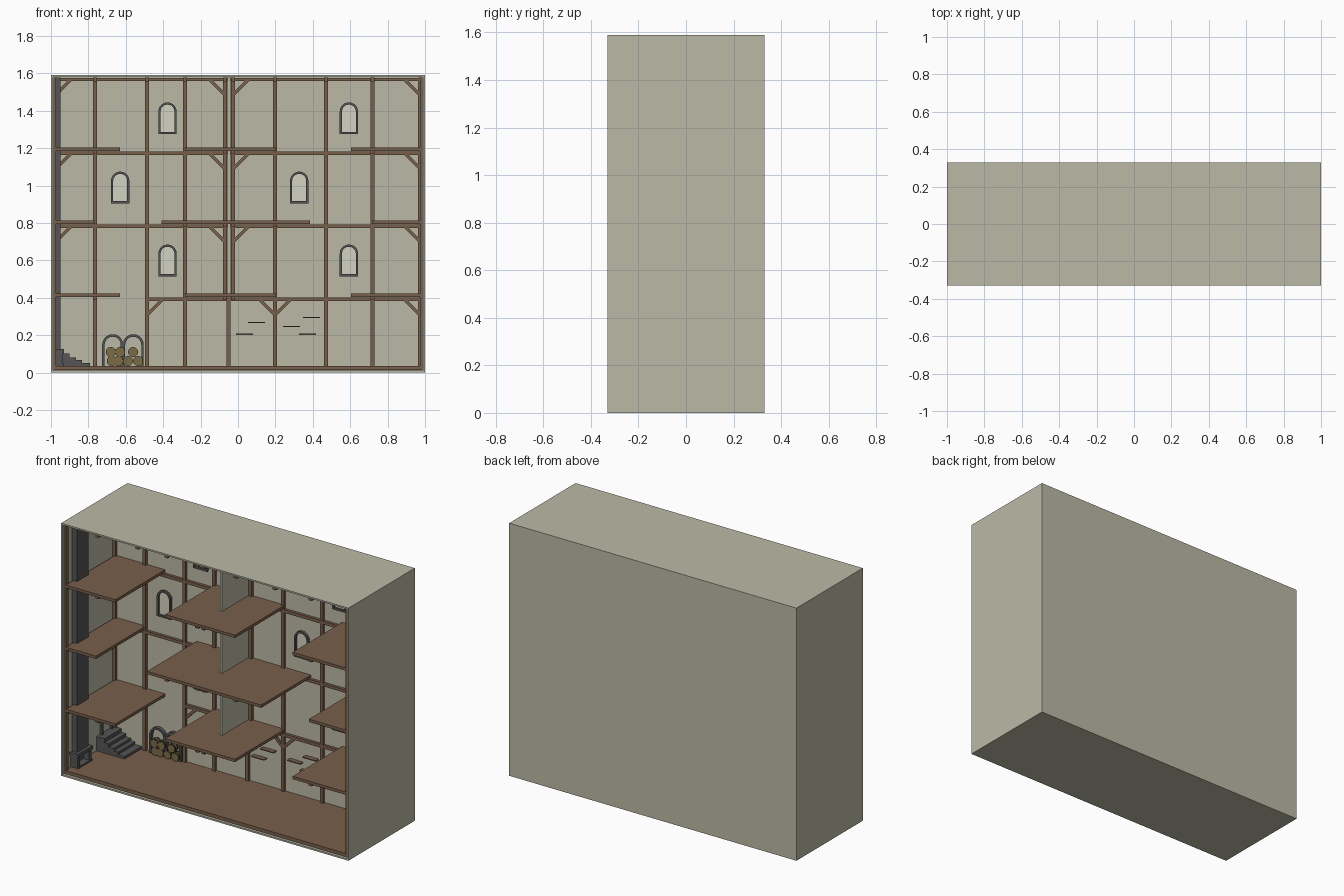
import bpy, bmesh, math
from mathutils import Matrix, Vector

if "Cube" in bpy.data.objects:
    bpy.data.objects.remove(bpy.data.objects["Cube"])

def mat(name, c):
    m = bpy.data.materials.new(name)
    m.diffuse_color = (*c, 1)
    m.use_nodes = True
    m.node_tree.nodes["Principled BSDF"].inputs["Base Color"].default_value = m.diffuse_color
    return m

PLASTER = mat("plaster", (0.50, 0.49, 0.38))
WOOD = mat("wood", (0.19, 0.115, 0.07))
STONE = mat("dark_stone", (0.09, 0.09, 0.09))
PANE = mat("pane", (0.65, 0.65, 0.54))
CASK = mat("cask", (0.20, 0.15, 0.06))
IRON = mat("iron", (0.02, 0.02, 0.02))

def finish(name, bm, m):
    bmesh.ops.recalc_face_normals(bm, faces=bm.faces)
    me = bpy.data.meshes.new(name)
    bm.to_mesh(me)
    bm.free()
    me.materials.append(m)
    ob = bpy.data.objects.new(name, me)
    bpy.context.collection.objects.link(ob)
    return ob

def box(name, x0, x1, y0, y1, z0, z1, m):
    bm = bmesh.new()
    M = Matrix.Translation(((x0 + x1) / 2, (y0 + y1) / 2, (z0 + z1) / 2)) @ \
        Matrix.Diagonal((x1 - x0, y1 - y0, z1 - z0, 1))
    bmesh.ops.create_cube(bm, size=1, matrix=M)
    return finish(name, bm, m)

def prism(name, pts, y0, y1, m):
    """Extrude an xz outline along y."""
    bm = bmesh.new()
    f = bm.faces.new([bm.verts.new((x, y0, z)) for x, z in pts])
    r = bmesh.ops.extrude_face_region(bm, geom=[f])
    bmesh.ops.translate(bm, vec=(0, y1 - y0, 0),
                        verts=[v for v in r["geom"] if isinstance(v, bmesh.types.BMVert)])
    return finish(name, bm, m)

def arch_pts(w, h, n=10):
    """Arched outline from lower right, over the top, to lower left."""
    arc = [(w * math.cos(math.pi * i / n), h - w + w * math.sin(math.pi * i / n)) for i in range(n + 1)]
    return [(w, 0)] + arc + [(-w, 0)]

def arch_frame(name, w, h, t, depth, sill, m):
    """Arched frame in the local xz plane, projecting toward -y."""
    outer = arch_pts(w, h)
    inner = arch_pts(w - t, h - t)
    if sill:
        inner[0], inner[-1] = (w - t, t), (t - w, t)
    bm = bmesh.new()
    n = len(outer)
    ring = [[bm.verts.new((x, y, z)) for x, z in p]
            for p, y in ((outer, -depth), (inner, -depth), (inner, 0), (outer, 0))]
    for k in range(4):
        a, b = ring[k], ring[(k + 1) % 4]
        for i in range(n if sill else n - 1):
            j = (i + 1) % n
            bm.faces.new((a[i], a[j], b[j], b[i]))
    if not sill:
        for i in (0, n - 1):
            bm.faces.new([r[i] for r in ring])
    return finish(name, bm, m)

BACK, FRONT = 0.175, -0.32   # inner back wall face and front edge of floors
IN = 0.986                   # inner half width
D = 0.016                    # depth of wall timbers
W = 0.011                    # half width of posts

# Outer shell: block hollowed from the front, with a thick back wall
bm = bmesh.new()
bmesh.ops.create_cube(bm, size=1, matrix=Matrix.Translation((0, 0, 0.795)) @ Matrix.Diagonal((2, 0.66, 1.59, 1)))
front = [f for f in bm.faces if f.calc_center_median().y < -0.3]
bmesh.ops.inset_region(bm, faces=front, thickness=0.014)
r = bmesh.ops.extrude_discrete_faces(bm, faces=front)
for v in r["faces"][0].verts:
    v.co.y = BACK
finish("shell", bm, PLASTER)

# Ground floor and partial upper floors
box("ground_floor", -IN, IN, FRONT, BACK, 0.014, 0.035, WOOD)
levels = [(0.404, [(-0.975, -0.63), (-0.283, 0.203), (0.604, 0.98)]),
          (0.794, [(-0.975, -0.765), (-0.41, 0.385), (0.717, 0.98)]),
          (1.185, [(-0.975, -0.63), (-0.283, 0.203), (0.604, 0.98)])]
joists = [-0.765, -0.487, -0.283, -0.07, -0.027, 0.198, 0.47, 0.72]
for z, slabs in levels:
    for a, b in slabs:
        box("upper_floor", a, b, FRONT, BACK, z, z + 0.018, WOOD)
        for x in joists:
            if a + W < x < b - W:
                box("floor_joist", x - W, x + W, FRONT + 0.01, BACK, z - 0.016, z, WOOD)
for x in joists:
    box("ceiling_joist", x - W, x + W, FRONT + 0.01, BACK, 1.555, 1.577, WOOD)

# Back wall posts
def post(x, z0=0.035, z1=1.577):
    box("wall_post", x - W, x + W, BACK - D, BACK, z0, z1, WOOD)

for x in (-0.975, -0.765, -0.487, -0.283, 0.198, 0.47, 0.72, 0.974):
    post(x)
post(-0.05, 0.035, 0.39)
post(-0.07, 0.39)
post(-0.027, 0.39)

# Horizontal beams and corner braces on the back wall
def brace(x, z, s, size=0.075, w=0.024):
    pts = [(x + s * size, z), (x + s * (size - w), z), (x, z - size + w), (x, z - size)]
    prism("corner_brace", pts, BACK - D + 0.002, BACK, WOOD)

for z0, z1 in ((0.773, 0.792), (1.163, 1.183), (1.558, 1.576)):
    box("wall_beam", -IN, IN, BACK - D - 0.001, BACK, z0, z1, WOOD)
    for x, s in ((-0.964, 1), (-0.081, -1), (-0.016, 1), (0.963, -1)):
        brace(x, z0, s)
box("wall_beam", -0.487, IN, BACK - D - 0.001, BACK, 0.382, 0.402, WOOD)
for x, s in ((-0.476, 1), (0.187, -1), (0.209, 1), (0.963, -1)):
    brace(x, 0.382, s)

# Side wall timbers
for s in (-1, 1):
    xs = sorted((s * IN, s * (IN - 0.014)))
    box("side_post", *xs, FRONT, FRONT + 0.022, 0.035, 1.577, WOOD)
    for z in (0.382, 0.773, 1.163, 1.557):
        box("side_beam", *xs, FRONT, BACK, z, z + 0.02, WOOD)

# Central dividing wall
box("dividing_wall", -0.057, -0.041, -0.10, BACK, 0.40, 1.577, PLASTER)

# Arched windows
for x, z in ((-0.377, 1.275), (0.593, 1.275), (-0.63, 0.905), (0.327, 0.905), (-0.377, 0.515), (0.593, 0.515)):
    arch_frame("window_frame", 0.049, 0.17, 0.012, 0.015, True, STONE).location = (x, BACK, z)
    prism("window_pane", arch_pts(0.038, 0.159), -0.003, 0, PANE).location = (x, BACK, z)

# Chimney and fireplace on the left wall
box("chimney", -IN, -0.95, -0.245, -0.13, 0.125, 1.577, STONE)
for y0, y1 in ((-0.26, -0.235), (-0.145, -0.12)):
    box("fireplace_side", -IN, -0.935, y0, y1, 0.035, 0.11, STONE)
box("fireplace_mantel", -IN, -0.93, -0.265, -0.115, 0.105, 0.127, STONE)
box("fireplace_back", -IN, -0.975, -0.235, -0.145, 0.035, 0.105, STONE)
box("fireplace_hearth", -IN, -0.93, -0.26, -0.12, 0.035, 0.045, STONE)

# Stairs rising to a doorway in the left wall
outline = [(-IN, 0.035), (-IN, 0.125)]
for x, z, nz in ((-0.93, 0.125, 0.102), (-0.90, 0.102, 0.082), (-0.865, 0.082, 0.067),
                 (-0.835, 0.067, 0.051), (-0.79, 0.051, 0.035)):
    outline += [(x, z), (x, nz)]
prism("stairs", outline, 0.0, 0.17, STONE)
door = arch_frame("doorway_frame", 0.055, 0.17, 0.012, 0.015, False, STONE)
door.rotation_euler.z = math.pi / 2
door.location = (-IN, 0.09, 0.125)

# Cask alcoves with stacked casks
def cask(x, z, r=0.027):
    for name, rr, y0, y1, m in (("cask", r - 0.002, BACK - 0.04, BACK, CASK),
                                ("cask_hoop", r, BACK - 0.034, BACK - 0.027, IRON),
                                ("cask_hoop", r, BACK - 0.014, BACK - 0.007, IRON)):
        pts = [(x + rr * math.cos(math.tau * i / 12), z + rr * math.sin(math.tau * i / 12)) for i in range(12)]
        prism(name, pts, y0, y1, m)

for x in (-0.67, -0.56):
    arch_frame("alcove_frame", 0.056, 0.17, 0.013, 0.022, False, STONE).location = (x, BACK, 0.035)
for x, z in ((-0.675, 0.062), (-0.64, 0.062), (-0.68, 0.11), (-0.63, 0.11), (-0.588, 0.062), (-0.534, 0.062), (-0.561, 0.11)):
    cask(x, z)

# Small wall shelves
for x, z in ((-0.012, 0.205), (0.053, 0.268), (0.24, 0.247), (0.326, 0.205), (0.348, 0.295)):
    box("wall_shelf", x, x + 0.091, BACK - 0.03, BACK, z - 0.003, z + 0.003, WOOD)
